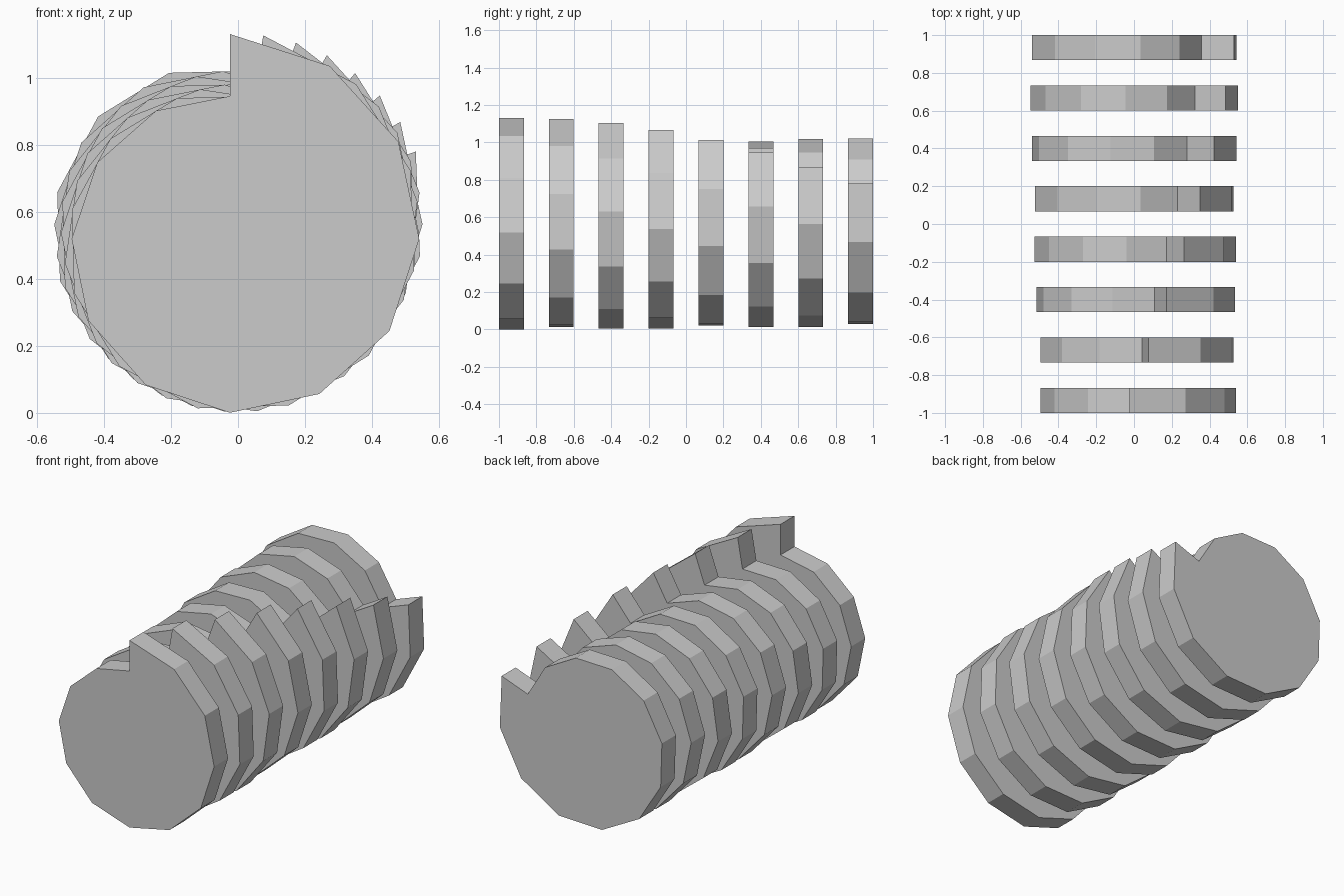
import bpy, bmesh
from math import sin, cos, radians

if "Cube" in bpy.data.objects:
    bpy.data.objects.remove(bpy.data.objects["Cube"])

COUNT, SIDES = 8, 12
THICK, PITCH = 0.133, 1.867 / 7
R_MAX, R_MIN = 0.611, 0.426
PIVOT = (0.003, 0.559)       # common turning axis (x, z)
OFFSET = (-0.027, -0.040)    # spiral origin relative to the axis


def turn(x, z, deg):
    """Rotate clockwise as seen from the front."""
    a = radians(deg)
    return x * cos(a) + z * sin(a), -x * sin(a) + z * cos(a)


# Snail cam outline: radius shrinks over one turn, then a radial step
profile = []
for k in range(SIDES + 1):
    r = R_MAX + (R_MIN - R_MAX) * k / SIDES
    x, z = turn(0, r, k * 360 / SIDES)
    profile.append((x + OFFSET[0], z + OFFSET[1]))


def snail_disc(index):
    y = -1 + index * PITCH
    bm = bmesh.new()
    verts = []
    for px, pz in profile:
        x, z = turn(px, pz, 10 * index)
        verts.append(bm.verts.new((PIVOT[0] + x, y, PIVOT[1] + z)))
    face = bm.faces.new(verts)
    ext = bmesh.ops.extrude_face_region(bm, geom=[face], use_keep_orig=True)
    moved = [g for g in ext["geom"] if isinstance(g, bmesh.types.BMVert)]
    bmesh.ops.translate(bm, verts=moved, vec=(0, THICK, 0))
    bmesh.ops.recalc_face_normals(bm, faces=bm.faces)
    name = f"spiral_disc_{index + 1}"
    mesh = bpy.data.meshes.new(name)
    bm.to_mesh(mesh)
    bm.free()
    bpy.context.collection.objects.link(bpy.data.objects.new(name, mesh))


# Row of discs, each turned ten degrees further
for i in range(COUNT):
    snail_disc(i)
